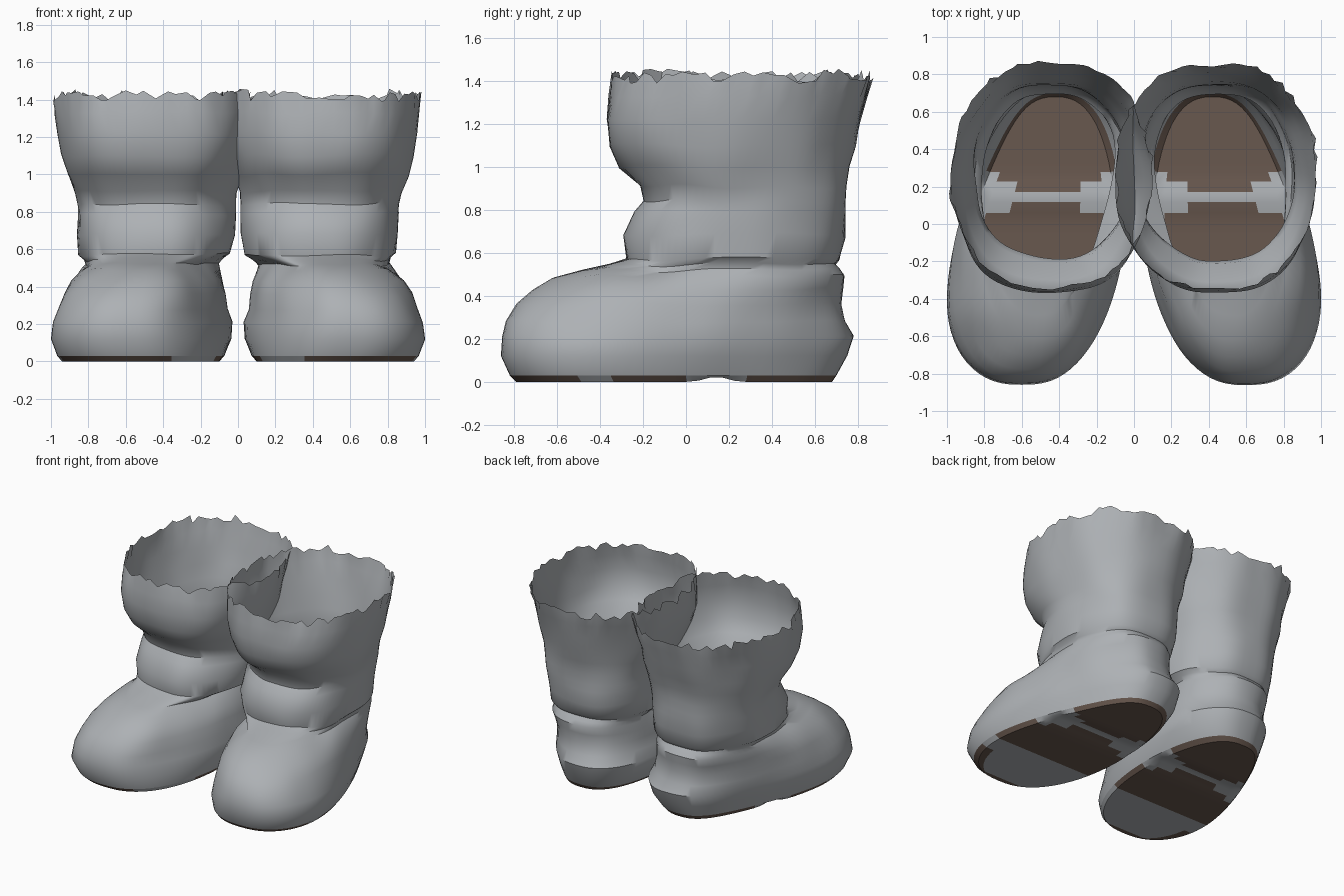
import bpy
import bmesh
import math
import random
from mathutils import Vector, noise

random.seed(7)
SEGMENTS = 80
HALF = SEGMENTS // 2
COLUMNS = 12

# Horizontal outlines, from the ground to the cuff:
# height, toe y, heel y, toe centre x, toe half width, heel centre x, heel half width
OUTLINES = [
    (0.0, -.79, .68, .57, .46, .42, .33),
    (.03, -.82, .70, .58, .48, .41, .36),
    (.12, -.86, .75, .60, .50, .39, .40),
    (.21, -.85, .78, .60, .48, .39, .42),
    (.28, -.83, .74, .59, .45, .41, .41),
    (.36, -.78, .72, .57, .42, .42, .41),
    (.43, -.71, .725, .55, .37, .43, .41),
    (.49, -.62, .73, .53, .30, .44, .41),
    (.52, -.49, .71, .51, .27, .44, .40),
    (.545, -.36, .69, .47, .33, .44, .40),
    (.57, -.28, .71, .45, .40, .44, .41),
    (.68, -.29, .74, .44, .42, .44, .42),
    (.79, -.23, .75, .44, .42, .44, .42),
    (.84, -.19, .75, .44, .42, .44, .42),
    (.91, -.21, .75, .45, .43, .44, .43),
    (1.0, -.31, .76, .45, .47, .44, .46),
    (1.1, -.36, .79, .45, .50, .44, .49),
    (1.22, -.375, .81, .44, .53, .44, .51),
    (1.33, -.36, .84, .44, .54, .44, .53),
    (1.42, -.34, .86, .44, .54, .44, .54),
]


def make_material(name, rgb):
    mat = bpy.data.materials.new(name)
    mat.use_nodes = True
    color = (*rgb, 1)
    mat.diffuse_color = color
    mat.node_tree.nodes["Principled BSDF"].inputs["Base Color"].default_value = color
    return mat


def outline_points(row, side):
    """One closed ring that blends a wide toe into a narrower heel."""
    z, front, back, toe_x, toe_w, heel_x, heel_w = row
    points = []
    for i in range(SEGMENTS):
        angle = math.tau * i / SEGMENTS
        s = (1 - math.cos(angle)) / 2
        blend = s * s * (3 - 2 * s)
        y = front + (back - front) * s
        bow = math.sin(angle)
        bow = math.copysign(abs(bow) ** .8, bow)
        x = toe_x + (heel_x - toe_x) * blend + (toe_w + (heel_w - toe_w) * blend) * bow
        points.append(Vector((side * x, y, z)))
    return points


def rumple(point, side):
    """Soft leather lumps, fading out toward the ground."""
    amount = min(.02, max(0, point.z - .05) * .06)
    seed = Vector((side * 9, 0, 0))
    return point + amount * noise.noise_vector(point * 3.5 + seed)


def is_sole_brown(y, across):
    """Heel and ball pads; across runs from -1 (inner edge) to 1 (outer edge)."""
    if abs(y - .14) < .02 + .13 * across ** 2:
        return False
    return y > -.36 or y < -.75 or (across > .85 and y < -.5)


def finish(bm, name, materials):
    bmesh.ops.recalc_face_normals(bm, faces=bm.faces)
    mesh = bpy.data.meshes.new(name)
    bm.to_mesh(mesh)
    bm.free()
    obj = bpy.data.objects.new(name, mesh)
    bpy.context.collection.objects.link(obj)
    for mat in materials:
        mesh.materials.append(mat)
    bpy.ops.object.select_all(action='DESELECT')
    obj.select_set(True)
    bpy.context.view_layer.objects.active = obj
    bpy.ops.object.shade_smooth_by_angle(angle=math.radians(40))


def bridge(bm, lower, upper):
    faces = []
    for i in range(SEGMENTS):
        j = (i + 1) % SEGMENTS
        faces.append(bm.faces.new((lower[i], lower[j], upper[j], upper[i])))
    return faces


def make_upper(label, side):
    bm = bmesh.new()
    rings = []
    for row in OUTLINES[1:]:
        points = outline_points(row, side)
        if row is not OUTLINES[1]:
            points = [rumple(p, side) for p in points]
        # Torn cuff edge
        if row is OUTLINES[-1]:
            for p in points:
                p.z += random.uniform(-.03, .035)
                p.x += random.uniform(-.012, .012)
                p.y += random.uniform(-.012, .012)
        rings.append([bm.verts.new(p) for p in points])
    for lower, upper in zip(rings, rings[1:]):
        bridge(bm, lower, upper)
    finish(bm, label + "_boot_upper", [leather])


def make_sole(label, side):
    bm = bmesh.new()
    bottom, rim = [[bm.verts.new(p) for p in outline_points(row, side)]
                   for row in OUTLINES[:2]]
    # Arch lifts slightly between the ball and the heel
    for v in bottom:
        v.co.z = .024 * math.exp(-((v.co.y - .14) / .07) ** 2)
    # Rim band, outer side first
    for i, face in enumerate(bridge(bm, bottom, rim)):
        across = 1 if i < HALF else -1
        y = face.calc_center_median().y
        face.material_index = int(is_sole_brown(y, across))
    # Rows of vertices running across the sole, inner edge to outer edge
    rows = []
    for i in range(HALF + 1):
        outer, inner = bottom[i], bottom[-i]
        if outer is inner:
            rows.append([outer] * (COLUMNS + 1))
            continue
        middle = [bm.verts.new(inner.co.lerp(outer.co, k / COLUMNS))
                  for k in range(1, COLUMNS)]
        rows.append([inner, *middle, outer])
    for a, b in zip(rows, rows[1:]):
        for k in range(COLUMNS):
            corners = dict.fromkeys((a[k], a[k + 1], b[k + 1], b[k]))
            face = bm.faces.new(list(corners))
            across = (2 * k + 1) / COLUMNS - 1
            y = face.calc_center_median().y
            face.material_index = int(is_sole_brown(y, across))
    finish(bm, label + "_boot_sole", [leather, sole_brown])


if "Cube" in bpy.data.objects:
    bpy.data.objects.remove(bpy.data.objects["Cube"], do_unlink=True)

leather = make_material("grey_leather", (.42, .44, .46))
sole_brown = make_material("brown_sole", (.14, .098, .077))

for label, side in (("left", 1), ("right", -1)):
    make_upper(label, side)
    make_sole(label, side)
